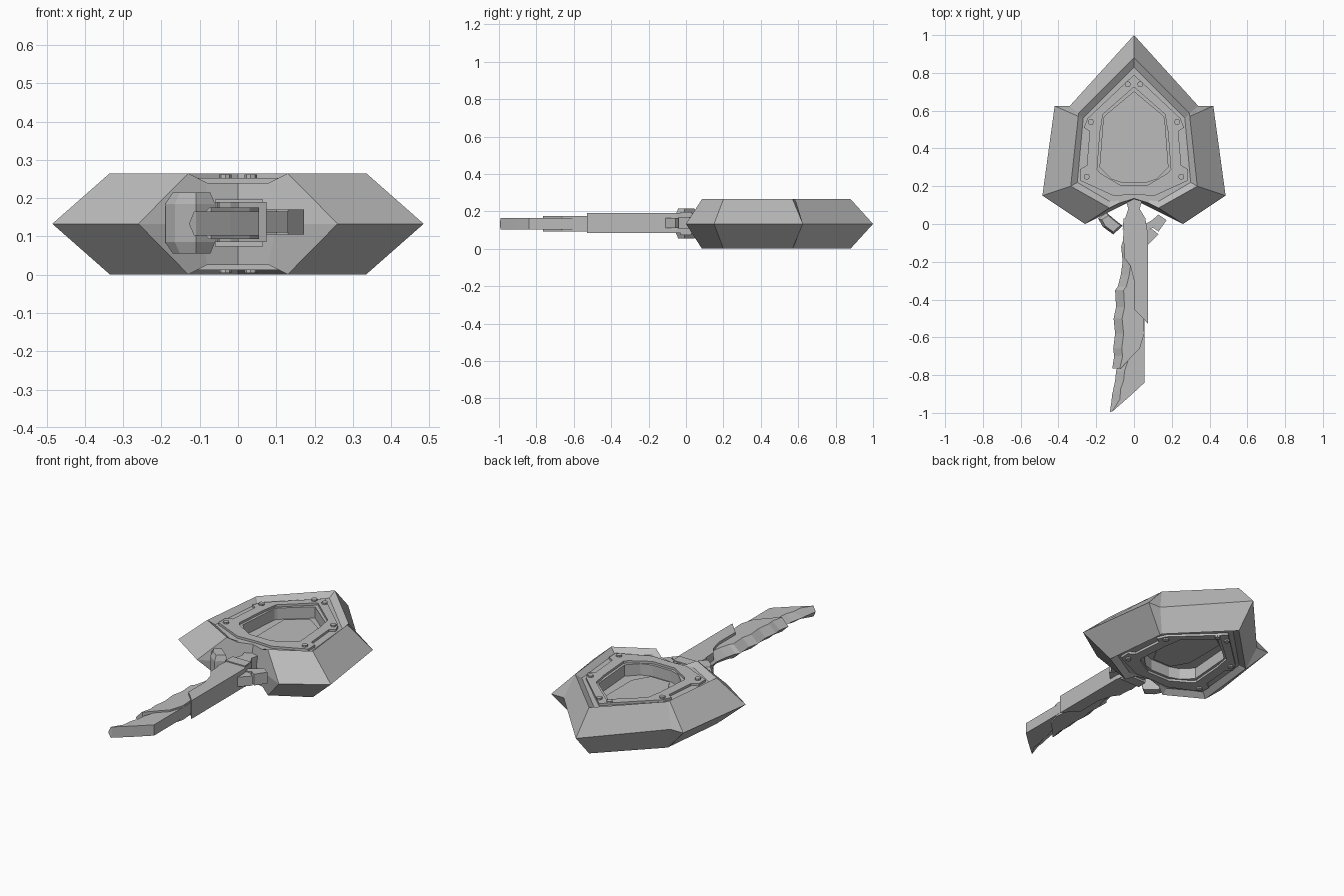
import bpy, bmesh, math

if "Cube" in bpy.data.objects:
    bpy.data.objects.remove(bpy.data.objects["Cube"])

MID = 0.133  # height of the symmetry plane

grey = bpy.data.materials.new("steel grey")
grey.diffuse_color = (0.5, 0.5, 0.5, 1)
grey.use_nodes = True
grey.node_tree.nodes["Principled BSDF"].inputs["Base Color"].default_value = grey.diffuse_color


def finish(bm, name):
    bmesh.ops.recalc_face_normals(bm, faces=bm.faces)
    me = bpy.data.meshes.new(name)
    bm.to_mesh(me)
    bm.free()
    me.materials.append(grey)
    ob = bpy.data.objects.new(name, me)
    bpy.context.collection.objects.link(ob)
    return ob


def loft(name, loops, cap=True):
    """Skin a stack of equally long closed loops."""
    bm = bmesh.new()
    rows = [[bm.verts.new(p) for p in loop] for loop in loops]
    n = len(rows[0])
    for a, b in zip(rows, rows[1:]):
        for i in range(n):
            j = (i + 1) % n
            bm.faces.new((a[i], a[j], b[j], b[i]))
    if cap:
        bm.faces.new(rows[0])
        bm.faces.new(rows[-1])
    return finish(bm, name)


def prism(name, pts, z0, z1):
    return loft(name, [[(x, y, z) for x, y in pts] for z in (z0, z1)])


def mirrored(half):
    """Close a half outline that starts and ends on x = 0."""
    return half + [(-p[0],) + tuple(p[1:]) for p in half[-2:0:-1]]


def at(half, z):
    return mirrored([(x, y, z) for x, y in half])


# Armoured frame: floor, opening, rim, ridge and outer edge, mirrored below
opening = [(0, .70), (.15, .575), (.16, .56), (.18, .30), (.12, .24), (.06, .22), (0, .22)]
rim = [(0, .83), (.27, .56), (.27, .55), (.30, .22), (.13, .12), (.08, .125), (0, .145)]
ridge = [(0, .88, .265), (.295, .585, .265), (.295, .57, .265), (.335, .20, .265),
         (.13, .085, .265), (.08, .11, .24), (0, .135, .24)]
edge = [(0, 1), (.34, .625), (.42, .625), (.485, .15), (.26, 0), (.10, .08), (0, .13)]
upper = [at(opening, .175), at(opening, .24), at(rim, .24), mirrored(ridge)]
lower = [[(x, y, 2 * MID - z) for x, y, z in l] for l in reversed(upper)]
loft("shield_frame", upper + [at(edge, MID)] + lower)

# Raised plates with side notches, and bolts, on both faces
plate_out = [(0, .79), (.245, .56), (.265, .51), (.235, .49), (.25, .31),
             (.285, .29), (.285, .23), (.11, .15), (0, .155)]
plate_in = [(0, .725), (.165, .58), (.175, .51), (.18, .49), (.193, .31),
            (.195, .29), (.18, .27), (.07, .205), (0, .205)]
for side, s in (("top", 1), ("bottom", -1)):
    def z(h):
        return MID + s * (h - MID)
    base, top = z(.235), z(.253)
    loft(side + "_plate", [at(plate_out, base), at(plate_out, top), at(plate_in, top),
                           at(plate_in, base), at(plate_out, base)], cap=False)
    for k, (x, y) in enumerate([(.033, .74), (.228, .54), (.25, .25)]):
        for sx in (-1, 1):
            ring = [(sx * x + .016 * math.cos(a * math.pi / 4),
                     y + .016 * math.sin(a * math.pi / 4)) for a in range(8)]
            prism(f"{side}_bolt", ring, z(.25), z(.262))

# Inner panel on the recessed floor
panel = [(0, .66), (.115, .58), (.115, .33), (.06, .235), (0, .235)]
prism("inner_panel", mirrored(panel), MID - .048, MID + .048)

# Neck joining frame and handle
prism("neck", [(-.05, .15), (.05, .15), (.03, .08), (.06, .03), (.075, -.06),
               (-.06, -.10), (-.05, .02), (-.03, .08)], .085, .19)
prism("neck_collar", [(-.055, .03), (.06, .03), (.065, -.03), (-.06, -.03)], .074, .196)

# Guard arms: heavy chamfered one on the left, hook on the right
left = [(-.19, .03), (-.165, -.015), (-.11, -.055), (-.06, -.01), (-.11, .03), (-.145, .06)]
cx, cy = -.11, .0
ends = [(cx + (x - cx) * .75, cy + (y - cy) * .75) for x, y in left]
loft("left_guard", [[(x, y, h) for x, y in p] for p, h in
                    ((ends, .055), (left, .085), (left, .185), (ends, .215))])
prism("right_guard", [(.06, .0), (.095, .02), (.13, .05), (.172, .02), (.13, -.04),
                      (.10, -.02), (.06, -.04)], .105, .17)
prism("right_hook", [(.06, -.03), (.10, -.03), (.13, -.055), (.075, -.11)], .11, .165)

# Thick spine along the right of the blade
prism("blade_spine", [(.075, -.05), (.075, -.53), (.045, -.495), (0, -.45), (0, -.30),
                      (-.02, -.22), (-.05, -.18), (-.055, -.09)], .085, .19)


# Chipped blade: stations (y, cutting edge x, back x), edge ground to the middle
def blade(name, stations, z0, z1):
    loops = []
    for y, xl, xr in stations:
        g = min(xl + .045, xr - .005)
        dy = (xr - xl) * .35 if y < -.84 else 0
        loops.append([(xr, y + dy, z0), (xr, y + dy, z1), (g, y + dy * .5, z1),
                      (xl, y, MID), (g, y + dy * .5, z0)])
    loft(name, loops)


blade("upper_blade", [(-.06, -.05, .05), (-.12, -.068, .05), (-.20, -.06, .05),
                      (-.27, -.07, .05), (-.33, -.085, .05), (-.35, -.10, .05),
                      (-.44, -.095, .05), (-.50, -.108, .05), (-.58, -.10, .055),
                      (-.66, -.11, .03), (-.70, -.105, -.01), (-.765, -.115, -.07)],
      .093, .175)
blade("blade_tip", [(-.50, -.06, .055), (-.66, -.07, .055), (-.72, -.075, .055),
                    (-.78, -.095, .055), (-.83, -.10, .055), (-.90, -.115, .055),
                    (-.945, -.12, -.02), (-.995, -.128, -.11)], .103, .165)
